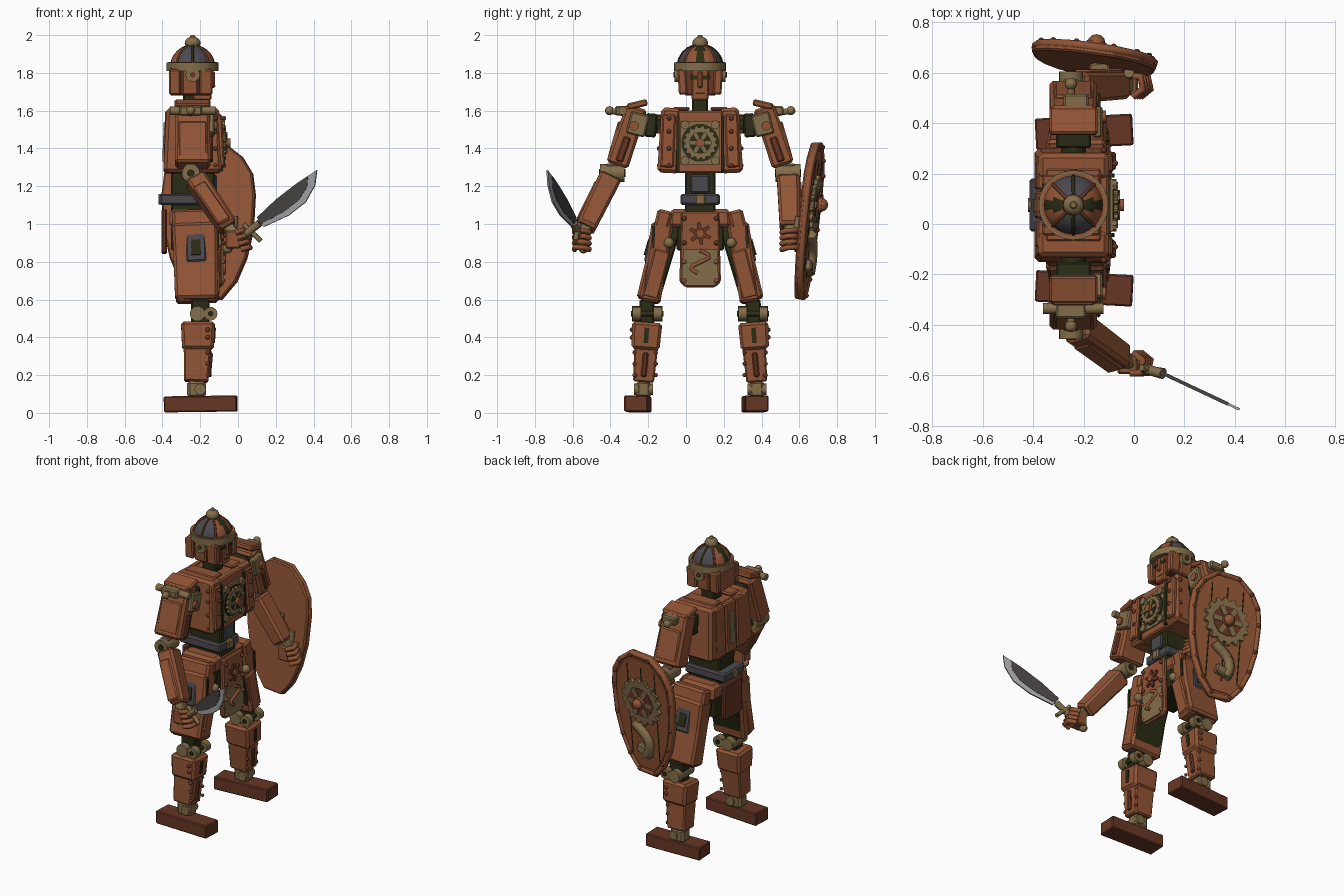
import bpy, bmesh, math
from mathutils import Vector, Matrix

cube = bpy.data.objects.get("Cube")
if cube:
    bpy.data.objects.remove(cube)


def material(name, r, g, b):
    m = bpy.data.materials.new(name)
    m.use_nodes = True
    m.diffuse_color = (r, g, b, 1)
    m.node_tree.nodes["Principled BSDF"].inputs["Base Color"].default_value = (r, g, b, 1)
    return m


WOOD = material("warm wood", .285, .09, .036)
RED = material("dark red wood", .135, .037, .018)
BRASS = material("old brass", .225, .155, .068)
DARK = material("dark core", .025, .025, .008)
SLATE = material("slate metal", .07, .066, .075)
STEEL = material("steel edge", .36, .36, .37)
BLADE = material("blade core", .06, .053, .053)

CX, CY = -.24, .075          # body axis
X, Y, Z = Vector((1, 0, 0)), Vector((0, 1, 0)), Vector((0, 0, 1))
round_objects = []


def finish(name, bm, mat, matrix=None, bevel=0, smooth=False):
    if matrix:
        bm.transform(matrix)
    bmesh.ops.recalc_face_normals(bm, faces=bm.faces)
    mesh = bpy.data.meshes.new(name)
    bm.to_mesh(mesh)
    bm.free()
    ob = bpy.data.objects.new(name, mesh)
    bpy.context.collection.objects.link(ob)
    for m in mat if isinstance(mat, list) else [mat]:
        mesh.materials.append(m)
    if bevel:
        mod = ob.modifiers.new("worn edges", "BEVEL")
        mod.width, mod.segments = bevel, 1
    if smooth:
        round_objects.append(ob)


def axes(u, v, n, origin):
    m = Matrix((u, v, n)).transposed().to_4x4()
    m.translation = origin
    return m


def aim(p0, p1):
    n = (p1 - p0).normalized()
    ref = X if abs(n.x) < .95 else Z
    v = n.cross(ref).normalized()
    return axes(v.cross(n), v, n, (p0 + p1) / 2)


def beam(name, p0, p1, depth, width, mat, taper=1, bevel=.008):
    """Box from p0 to p1; taper scales the p1 end."""
    p0, p1 = Vector(p0), Vector(p1)
    bm = bmesh.new()
    bmesh.ops.create_cube(bm, size=1)
    for v in bm.verts:
        k = taper if v.co.z > 0 else 1
        v.co = Vector((v.co.x * depth * k, v.co.y * width * k, v.co.z * (p1 - p0).length))
    finish(name, bm, mat, aim(p0, p1), bevel)


def rod(name, p0, p1, r, mat, r_end=None, sides=16):
    p0, p1 = Vector(p0), Vector(p1)
    bm = bmesh.new()
    bmesh.ops.create_cone(bm, cap_ends=True, segments=sides, radius1=r,
                          radius2=r if r_end is None else r_end, depth=(p1 - p0).length)
    finish(name, bm, mat, aim(p0, p1), smooth=True)


def ball(name, p, r, mat, squash=1):
    bm = bmesh.new()
    bmesh.ops.create_uvsphere(bm, u_segments=12, v_segments=8, radius=r)
    finish(name, bm, mat, Matrix.Translation(p) @ Matrix.Diagonal((1, 1, squash, 1)), smooth=True)


def plate(name, pts, frame, thick, mat, bevel=0):
    bm = bmesh.new()
    face = bm.faces.new([bm.verts.new((a, b, 0)) for a, b in pts])
    ext = bmesh.ops.extrude_face_region(bm, geom=[face])["geom"]
    bmesh.ops.translate(bm, vec=(0, 0, thick), verts=[e for e in ext if isinstance(e, bmesh.types.BMVert)])
    finish(name, bm, mat, frame, bevel)


def tube(name, pts, r, mat, cyclic=False):
    c = bpy.data.curves.new(name, "CURVE")
    c.dimensions, c.bevel_depth, c.bevel_resolution, c.use_fill_caps = "3D", r, 1, True
    s = c.splines.new("POLY")
    s.points.add(len(pts) - 1)
    for p, q in zip(s.points, pts):
        p.co = (*q, 1)
    s.use_cyclic_u = cyclic
    c.materials.append(mat)
    bpy.context.collection.objects.link(bpy.data.objects.new(name, c))


def disc(r, n, tooth=0):
    """Circle outline, toothed every second pair of points when tooth > 0."""
    return [((r + tooth * (i % 4 > 1)) * math.cos(math.tau * i / n),
             (r + tooth * (i % 4 > 1)) * math.sin(math.tau * i / n)) for i in range(n)]


def gear(name, frame, r, thick, back):
    plate(name, disc(r * .87, 64, r * .13), frame, thick, BRASS)
    up = lambda h: frame @ Matrix.Translation((0, 0, h))
    plate(name + "_recess", disc(r * .62, 24), up(thick), .004, back)
    for i in range(3):
        plate(name + "_spoke", [(-r * .65, -r * .1), (r * .65, -r * .1), (r * .65, r * .1), (-r * .65, r * .1)],
              up(thick) @ Matrix.Rotation(math.pi * i / 3, 4, "Z"), .009, BRASS)
    plate(name + "_hub", disc(r * .26, 16), up(thick), .025, WOOD)


# Head and helmet
beam("head_core", (CX, CY, 1.68), (CX, CY, 1.84), .19, .17, RED)
beam("face", (-.19, CY, 1.655), (-.19, CY, 1.83), .1, .09, WOOD, 1.05)
beam("nose", (-.135, CY, 1.72), (-.138, CY, 1.81), .03, .026, WOOD)
beam("mouth", (-.141, CY, 1.688), (-.141, CY, 1.695), .006, .05, DARK, bevel=0)
beam("back_of_head", (-.335, CY, 1.68), (-.335, CY, 1.83), .05, .17, WOOD)
for s in (-1, 1):
    beam("eye", (-.139, CY + s * .034, 1.765), (-.139, CY + s * .034, 1.785), .008, .036, DARK, bevel=0)
    for x, w in ((-.17, .07), (-.255, .085), (-.335, .06)):
        beam("cheek_guard", (x, CY + s * .09, 1.685), (x, CY + s * .098, 1.82), w, .045, WOOD)
    rod("ear_bolt", (CX, CY + s * .1, 1.79), (CX, CY + s * .135, 1.79), .038, BRASS)
    rod("ear_pin", (CX, CY + s * .13, 1.79), (CX, CY + s * .142, 1.79), .014, RED)
rod("helmet_band", (CX, CY, 1.81), (CX, CY, 1.855), .138, BRASS, sides=24)
rod("helmet_lining", (CX, CY, 1.85), (CX, CY, 1.858), .128, WOOD, sides=24)
bm = bmesh.new()
bmesh.ops.create_uvsphere(bm, u_segments=32, v_segments=16, radius=.12)
bmesh.ops.delete(bm, geom=[v for v in bm.verts if v.co.z < -.01], context="VERTS")
for f in bm.faces:
    c = f.calc_center_median()
    f.material_index = 2 if abs(c.y) < .026 else 1 if abs(c.y) < abs(c.x) * 1.1 else 0
finish("helmet_dome", bm, [SLATE, WOOD, DARK], Matrix.Translation((CX, CY, 1.83)), smooth=True)
for k in range(6):
    a = math.pi / 4 + math.pi / 2 * k if k < 4 else math.pi / 2 + math.pi * k
    arc = [(CX + .12 * math.cos(t) * math.cos(a), CY + .12 * math.cos(t) * math.sin(a), 1.83 + .12 * math.sin(t))
           for t in (.1, .4, .7, 1, 1.3)]
    tube("helmet_rib", arc, .007, RED if k < 4 else DARK)
ball("finial", (CX, CY, 1.957), .042, BRASS, .85)
rod("finial_tip", (CX, CY, 1.975), (CX, CY, 2), .024, BRASS, .01)

# Torso
beam("neck", (CX, CY, 1.56), (CX, CY, 1.7), .1, .085, DARK)
beam("chest_core", (CX, CY, 1.27), (CX, CY, 1.6), .26, .36, WOOD, .95, .02)
beam("chest_front", (-.115, CY, 1.27), (-.125, CY, 1.6), .05, .24, WOOD)
for i in range(-1, 2):
    beam("back_plank", (-.375, CY + i * .115, 1.27), (-.365, CY + i * .115, 1.6), .04, .108, WOOD)
beam("spine_strip", (-.396, CY, 1.33), (-.388, CY, 1.54), .01, .05, BRASS, bevel=0)
front = lambda x, z: axes(Y, Z, X, Vector((x, CY, z)))
plate("chest_panel", [(-.104, -.115), (.104, -.115), (.104, .115), (-.104, .115)], front(-.095, 1.43), .012, BRASS)
plate("chest_shadow", disc(.1, 32), front(-.083, 1.43), .004, DARK)
gear("chest_gear", front(-.08, 1.43), .092, .016, DARK)
for s in (-1, 1):
    y = CY + s * .165
    beam("chest_side", (CX, y + s * .005, 1.27), (CX, y - s * .012, 1.615), .31, .115, WOOD, .9, .018)
    beam("chest_strap", (-.085, y + s * .01, 1.3), (-.1, y, 1.58), .03, .07, WOOD)
    beam("chest_gap", (-.088, CY + s * .118, 1.28), (-.096, CY + s * .118, 1.57), .02, .016, DARK, bevel=0)
    beam("collar_board", (CX, CY + s * .1, 1.6), (CX, CY + s * .1, 1.62), .22, .09, WOOD)
    for z in (1.31, 1.4, 1.49, 1.56):
        ball("chest_stud", (-.075, y, z), .012, RED)
        ball("flank_stud", (-.12, CY + s * .218, z), .012, RED)
    for z in (1.335, 1.525):
        rod("panel_gear", (-.085, CY + s * .08, z), (-.07, CY + s * .08, z), .024, BRASS, sides=8)
beam("waist_core", (CX, CY, 1.05), (CX, CY, 1.3), .23, .16, DARK)
beam("belly_plate", (-.13, CY, 1.165), (-.13, CY, 1.26), .04, .1, SLATE)
beam("belt", (-.265, CY, 1.1), (-.265, CY, 1.16), .3, .21, SLATE, bevel=.01)
beam("buckle", (-.115, CY, 1.1), (-.115, CY, 1.16), .03, .055, BRASS)
rod("belt_back_knob", (-.42, CY, 1.13), (-.36, CY, 1.13), .028, BRASS)

# Hips, skirt and tassets
beam("hip_block", (CX, CY, 1.08), (CX, CY, .98), .24, .32, WOOD, 1.05, .02)
beam("hip_core", (CX, CY, .99), (CX, CY, .86), .23, .25, DARK)
tasset = [(-.1, .2), (-.11, -.17), (-.08, -.2), (.08, -.2), (.11, -.17), (.1, .2)]
lower = [(-.09, 0), (-.098, -.165), (-.075, -.19), (.075, -.19), (.098, -.165), (.09, 0)]
plate("front_tasset", tasset, front(-.115, .865), .03, WOOD, .008)
plate("tasset_brass", lower, front(-.085, .865), .009, BRASS)
plate("tasset_star", disc(.032, 24, .028), front(-.085, .95), .012, RED)
rod("star_hub", (-.09, CY, .95), (-.062, CY, .95), .022, WOOD)
tube("tasset_scroll", [(-.075, CY + .05 * math.sin(i), .86 - i * .02) for i in range(7)], .012, WOOD)
for s in (-1, 1):
    for z in (1.03, .9, .8, .7):
        ball("tasset_rivet", (-.08, CY + s * .085, z), .013, RED if z > .85 else WOOD)
plate("back_tasset", [(a * .9, b * .6) for a, b in tasset], front(-.405, .96), .03, RED, .008)

for s in (-1, 1):
    at = lambda x, off, z: Vector((x, CY + s * off, z))
    # Legs
    beam("thigh_core", at(-.23, .15, 1.0), at(-.21, .27, .6), .2, .11, DARK)
    beam("thigh", at(-.23, .2, 1.0), at(-.215, .265, .585), .24, .115, WOOD, .94, .014)
    beam("thigh_outer_plate", at(-.23, .185, 1.07), at(-.22, .3, .6), .24, .08, WOOD, .94, .014)
    beam("thigh_front_plate", at(-.108, .2, .86), at(-.115, .265, .61), .03, .085, WOOD)
    beam("thigh_seam", at(-.106, .245, .99), at(-.106, .25, .87), .012, .014, DARK, bevel=0)
    beam("thigh_latch", at(-.225, .25, .95), at(-.22, .283, .8), .105, .03, SLATE)
    beam("latch_slot", at(-.225, .264, .915), at(-.22, .287, .835), .05, .025, DARK, bevel=0)
    ball("hip_bolt", at(-.11, .165, .9), .028, BRASS)
    rod("knee_axle", at(-.215, .2, .525), at(-.215, .36, .525), .04, BRASS)
    for off in (.225, .335):
        rod("knee_cap", at(-.145, off - .022, .525), at(-.145, off + .022, .525), .036, BRASS)
    rod("knee_pin", at(-.145, .195, .525), at(-.145, .365, .525), .014, DARK)
    beam("knee_core", at(-.2, .28, .6), at(-.2, .285, .46), .1, .08, DARK)
    beam("shin_guard", at(-.212, .28, .48), at(-.212, .29, .335), .18, .16, WOOD, .93, .015)
    beam("shin", at(-.215, .285, .35), at(-.222, .3, .165), .145, .125, WOOD, .88)
    beam("shin_slot", at(-.123, .282, .45), at(-.128, .288, .37), .012, .024, DARK, bevel=0)
    beam("shin_ridge", at(-.142, .288, .32), at(-.153, .3, .19), .02, .03, RED)
    for z in (.2, .26, .32, .4, .44):
        ball("shin_stud", at(-.15, .235, z), .011, RED)
        ball("shin_stud", at(-.16, .36 - (z < .33) * .015, z), .013, RED)
    beam("ankle", at(-.22, .3, .17), at(-.22, .3, .08), .1, .08, BRASS, bevel=.015)
    rod("ankle_pin", at(-.2, .25, .125), at(-.2, .35, .125), .03, BRASS)
    beam("foot", at(-.39, .3 - s * .02, .045), at(-.005, .32 - s * .02, .05), .085, .125, RED, bevel=.006)
    # Upper arms
    rod("shoulder_joint", at(CX, .17, 1.53), at(CX, .36, 1.53), .05, DARK)
    beam("shoulder_hinge", at(CX, .255, 1.585), at(CX, .265, 1.46), .14, .06, DARK)
    beam("upper_arm", at(-.24, .335, 1.62), at(-.24, .44, 1.31), .18, .115, WOOD, 1.05, .014)
    beam("pauldron_top", at(-.24, .28, 1.645), at(-.24, .385, 1.62), .19, .035, WOOD)
    beam("arm_outer_plate", at(-.24, .415, 1.54), at(-.24, .47, 1.35), .15, .04, WOOD)
    beam("shoulder_brass", at(-.145, .315, 1.585), at(-.145, .345, 1.47), .04, .1, BRASS)
    rod("shoulder_bolt", at(-.13, .35, 1.52), at(-.11, .35, 1.52), .025, WOOD)
    ball("shoulder_knob", at(-.25, .48, 1.6), .024, BRASS)
    rod("shoulder_pin", at(-.25, .37, 1.58), at(-.25, .48, 1.6), .016, BRASS)
    beam("arm_strip", at(-.14, .385, 1.46), at(-.14, .43, 1.33), .015, .04, RED)
    # Forearms and hands
    elbow = at(-.25, .465, 1.27)
    hand = at(-.04, .615 if s < 0 else .475, .965)
    rod("elbow_axle", elbow - Y * .065, elbow + Y * .065, .048, BRASS)
    rod("elbow_pin", elbow - Y * .07, elbow + Y * .07, .02, DARK)
    beam("elbow_fork", elbow + Z * .05, elbow - Z * .02, .06, .07, BRASS)
    path = hand - elbow
    beam("forearm", elbow + path * .1, hand - path * .05, .11, .12, WOOD, .88, .014)
    side = Y * s * .055
    beam("forearm_plate", elbow + path * .2 + side, hand - path * .15 + side, .075, .03, WOOD)
    beam("wrist", hand - path * .06, hand + path * .08, .06, .06, BRASS)
    palm = hand + Vector((.015, .015 * min(s, 0), -.045))
    beam("palm", palm - Z * .05, palm + Z * .045, .08, .08, WOOD)
    for i in range(4):
        root = palm + Vector((.01 + .01 * i, s * .035, .035 - .03 * i))
        tube("finger", [root, root + Vector((.04, 0, .012)), root + Vector((.05, -s * .05, .01)),
                        root + Vector((.01, -s * .08, 0))], .015, WOOD)

# Right shoulder bar and left shoulder badge
rod("shoulder_bar", (-.36, -.335, 1.6), (-.12, -.335, 1.6), .022, BRASS)
beam("bar_clamp", (-.31, -.345, 1.6), (-.19, -.345, 1.6), .05, .06, BRASS)
beam("shoulder_badge", (-.28, .485, 1.6), (-.18, .485, 1.6), .05, .06, BRASS)

# Sword, with a dark core and a bright cutting edge
rod("sword_grip", (-.05, -.545, .875), (.115, -.595, 1.005), .02, BRASS)
ball("pommel", (-.055, -.543, .87), .026, BRASS)
tube("sword_guard", [(.03, -.57, 1.0), (.06, -.575, .965), (.085, -.58, .945), (.12, -.585, .91)], .014, BRASS)
sword = axes(Vector((1, -.47, 0)), Z, Vector((.42, .9, 0)), Vector((0, -.546, 0)))
spine = [(.1, 1.035), (.2, 1.13), (.31, 1.215), (.37, 1.255)]
ridge = [(.365, 1.195), (.32, 1.125), (.235, 1.06), (.12, 1.0)]
edge = [(.135, .985), (.265, 1.045), (.355, 1.115), (.405, 1.205), (.415, 1.285)]
plate("blade_core", spine + ridge, sword, .014, BLADE)
plate("blade_edge", [spine[-1]] + ridge + edge, sword @ Matrix.Translation((0, 0, .002)), .01, STEEL)

# Shield, tilted, with a raised rim, planks, a gear and a brass scroll
shield = axes(Vector((1, -.14, 0)), Vector((0, .107, 1)), Vector((.14, 1, -.107)).normalized(),
              Vector((-.16, .628, 1.02)))
half = [(.08, .412), (.18, .335), (.232, .25), (.246, .14), (.235, -.05), (.2, -.2), (.145, -.325), (.07, -.415)]
egg = half + [(-a, b) for a, b in reversed(half)]
place = lambda a, b, h: shield @ Vector((a, b, h))
plate("shield_board", egg, shield, .035, WOOD, .008)
plate("shield_field", [(a * .86, b * .9) for a, b in egg], shield @ Matrix.Translation((0, 0, .035)), .006, WOOD)
tube("shield_rim", [place(a * .95, b * .97, .03) for a, b in egg], .018, WOOD, True)
for a, b in egg:
    ball("rim_stud", place(a * .92, b * .95, .043), .013, RED)
for k in (-.11, 0, .11):
    tube("plank_seam", [place(k, -.3, .039), place(k, .32, .039)], .005, DARK)
gear("shield_gear", shield @ Matrix.Translation((0, .09, .04)), .155, .02, RED)
ball("shield_boss", place(0, .09, .08), .036, WOOD)
tube("shield_scroll", [place(.07 * math.cos(t) * (1 - t / 9), -.07 - .045 * t + .02 * math.sin(t), .05)
                       for t in (0, .6, 1.2, 1.8, 2.4, 3, 3.6, 4.2)], .032, BRASS)
beam("shield_scroll_foot", place(-.06, -.26, .05), place(.05, -.23, .05), .06, .04, BRASS)
rod("shield_handle", (-.03, .575, .9), (-.02, .6, 1.04), .02, BRASS)
beam("shield_bracket", (-.13, .57, 1.1), (-.14, .64, 1.1), .08, .05, BRASS)

# Smooth the turned parts, keeping their hard edges
bpy.ops.object.select_all(action="DESELECT")
for ob in round_objects:
    ob.select_set(True)
bpy.context.view_layer.objects.active = round_objects[0]
bpy.ops.object.shade_smooth_by_angle(angle=math.radians(40))
